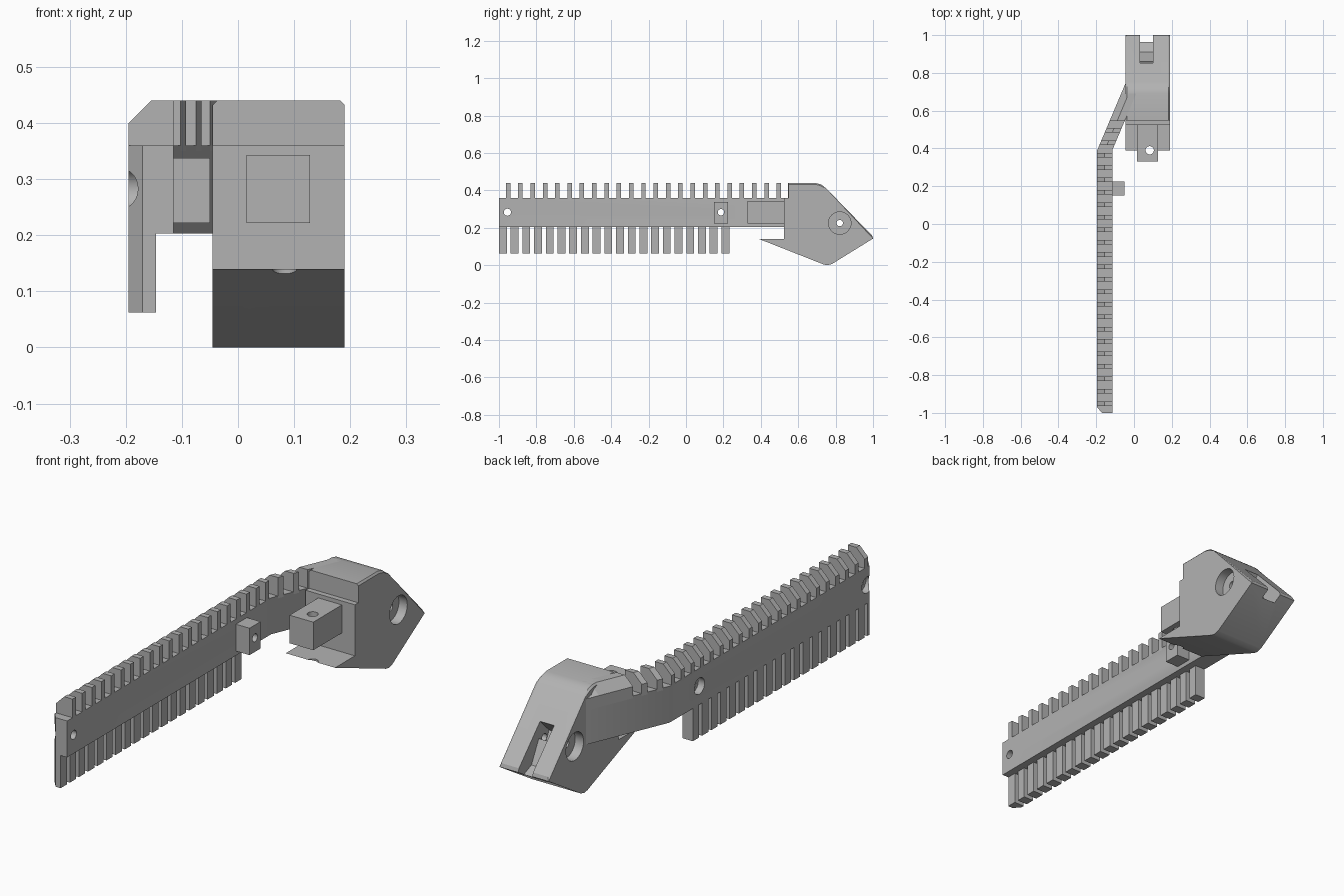
import bpy, bmesh, math
from mathutils import Matrix

if "Cube" in bpy.data.objects:
    bpy.data.objects.remove(bpy.data.objects["Cube"], do_unlink=True)

grey = bpy.data.materials.new("plain_grey")
grey.use_nodes = True
grey.diffuse_color = (0.45, 0.45, 0.45, 1)
grey.node_tree.nodes["Principled BSDF"].inputs["Base Color"].default_value = (0.45, 0.45, 0.45, 1)


def finish(name, bm):
    bmesh.ops.recalc_face_normals(bm, faces=bm.faces)
    mesh = bpy.data.meshes.new(name)
    bm.to_mesh(mesh)
    bm.free()
    mesh.materials.append(grey)
    obj = bpy.data.objects.new(name, mesh)
    bpy.context.collection.objects.link(obj)
    return obj


def add_loft(bm, rings):
    """Join matching rings of points into a capped solid."""
    rows = [[bm.verts.new(p) for p in ring] for ring in rings]
    n = len(rows[0])
    for a, b in zip(rows, rows[1:]):
        for i in range(n):
            j = (i + 1) % n
            bm.faces.new((a[i], a[j], b[j], b[i]))
    bm.faces.new(rows[0])
    bm.faces.new(rows[-1])


def plan_prism(bm, outline, z0, z1):
    add_loft(bm, [[(x, y, z) for x, y in outline] for z in (z0, z1)])


def side_prism(bm, profile, x0, x1):
    add_loft(bm, [[(x, y, z) for y, z in profile] for x in (x0, x1)])


def box(bm, x0, x1, y0, y1, z0, z1):
    plan_prism(bm, [(x0, y0), (x1, y0), (x1, y1), (x0, y1)], z0, z1)


def cut(obj, cutter):
    cutter.hide_render = True
    mod = obj.modifiers.new("cut", "BOOLEAN")
    mod.operation, mod.solver, mod.object = "DIFFERENCE", "EXACT", cutter
    bpy.context.view_layer.objects.active = obj
    bpy.ops.object.modifier_apply(modifier=mod.name)
    bpy.data.objects.remove(cutter, do_unlink=True)


def drill(obj, axis, centre, radius, length):
    bm = bmesh.new()
    turn = Matrix.Rotation(math.pi / 2, 4, "Y") if axis == "x" else Matrix()
    bmesh.ops.create_cone(bm, cap_ends=True, segments=32, radius1=radius, radius2=radius,
                          depth=length, matrix=Matrix.Translation(centre) @ turn)
    cut(obj, finish("drill", bm))


def smooth(obj):
    bpy.ops.object.select_all(action="DESELECT")
    obj.select_set(True)
    bpy.context.view_layer.objects.active = obj
    bpy.ops.object.shade_smooth_by_angle(angle=math.radians(25))


# Long rail, with the bent arm that runs into the head
bm = bmesh.new()
plan_prism(bm, [(-0.17, -1), (-0.115, -1), (-0.115, 0.39), (-0.035, 0.58), (-0.035, 0.745),
                (-0.045, 0.745), (-0.195, 0.39), (-0.195, -0.97)], 0.203, 0.36)
rail = finish("rail", bm)
for y in (-0.955, 0.187):
    drill(rail, "x", (-0.155, y, 0.283), 0.019, 0.3)
    drill(rail, "x", (-0.195, y, 0.283), 0.035, 0.06)
smooth(rail)

# Small drilled block on the inner side of the rail
bm = bmesh.new()
box(bm, -0.116, -0.05, 0.15, 0.225, 0.222, 0.338)
lug = finish("rail_block", bm)
drill(lug, "x", (-0.08, 0.187, 0.283), 0.017, 0.3)
smooth(lug)

# Lower comb teeth, the end one with a clipped corner
bm = bmesh.new()
plan_prism(bm, [(-0.17, -1), (-0.146, -1), (-0.146, -0.957), (-0.195, -0.957), (-0.195, -0.97)],
           0.062, 0.21)
for i in range(1, 20):
    y = -1 + i * 0.0626
    box(bm, -0.195, -0.146, y, y + 0.042, 0.062, 0.21)
finish("lower_teeth", bm)


# Upper ridge section, following the bend in the arm
def ridge_section(y):
    shift = max(0, y - 0.39) * 0.4225
    top = 0.44 - max(0, y - 0.69) * 0.5
    shape = [(-0.195, 0.35), (-0.195, 0.40), (-0.155, top), (-0.115, top), (-0.115, 0.35)]
    return [(x + shift, y, z) for x, z in shape]


bm = bmesh.new()
for i in range(23):
    y = -0.963 + i * 0.0658
    add_loft(bm, [ridge_section(y), ridge_section(y + 0.024)])
finish("upper_teeth", bm)

bm = bmesh.new()
add_loft(bm, [ridge_section(y) for y in (0.545, 0.69, 0.745)])
finish("arm_ridge", bm)

# Head block with chamfered top edges
bm = bmesh.new()
side_prism(bm, [(0.39, 0.14), (0.735, 0.004), (0.755, 0), (0.78, 0.006), (1, 0.142),
                (0.995, 0.158), (0.75, 0.41), (0.722, 0.432), (0.69, 0.44), (0.548, 0.44),
                (0.548, 0.36), (0.525, 0.36), (0.525, 0.14)], -0.045, 0.19)


def top_edge(e):
    a, b = e.verts
    return (abs(a.co.x - b.co.x) < 0.001 and min(a.co.y, b.co.y) > 0.54
            and min(a.co.z, b.co.z) > 0.15 and abs(a.co.y - b.co.y) > 0.01)


bmesh.ops.bevel(bm, geom=[e for e in bm.edges if top_edge(e)], offset=0.02, segments=1,
                affect="EDGES", clamp_overlap=True)
head = finish("head", bm)

# Slot in the sloping back of the head
bm = bmesh.new()
side_prism(bm, [(0.90, 0.354), (0.79, 0.245), (0.81, 0.205), (0.86, 0.235), (0.91, 0.14),
                (0.965, 0.118), (0.98, 0.08), (1.1, 0.08), (1.1, 0.15)], 0.033, 0.1)
cut(head, finish("slot_cutter", bm))

# Axle hole with a round recess on each side
drill(head, "x", (0.07, 0.822, 0.225), 0.017, 0.4)
for x in (-0.045, 0.19):
    drill(head, "x", (x, 0.822, 0.225), 0.06, 0.08)
drill(head, "z", (0.083, 0.39, 0.14), 0.022, 0.1)
smooth(head)

# Square peg on the front of the head
bm = bmesh.new()
box(bm, 0.015, 0.128, 0.33, 0.53, 0.222, 0.343)
peg = finish("head_peg", bm)
drill(peg, "z", (0.083, 0.39, 0.28), 0.022, 0.3)
smooth(peg)
